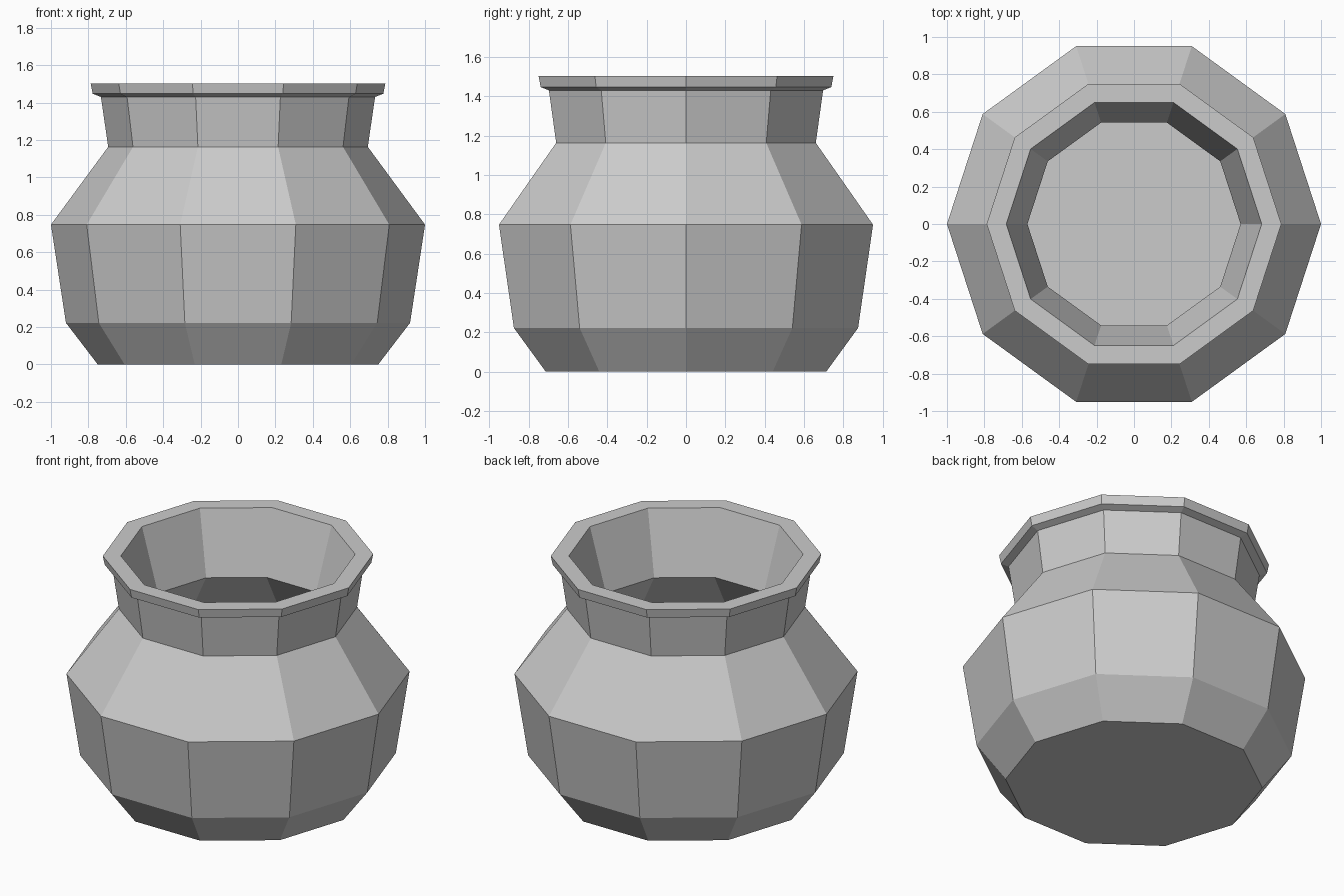
import bpy, bmesh
from math import cos, sin, pi

if "Cube" in bpy.data.objects:
    bpy.data.objects.remove(bpy.data.objects["Cube"])

SIDES = 10

# Wall profile (radius, height): outer base up to the lip, then down the inside
profile = [
    (0.75, 0.0), (0.92, 0.222), (1.0, 0.747), (0.694, 1.163),
    (0.733, 1.43), (0.777, 1.447), (0.788, 1.503),
    (0.683, 1.503), (0.57, 1.105), (0.885, 0.716), (0.81, 0.27), (0.70, 0.11),
]

bm = bmesh.new()
rings = [[bm.verts.new((r * cos(2 * pi * i / SIDES), r * sin(2 * pi * i / SIDES), z))
          for i in range(SIDES)] for r, z in profile]

# Flat facets between neighbouring rings
for a, b in zip(rings, rings[1:]):
    for i in range(SIDES):
        j = (i + 1) % SIDES
        bm.faces.new((a[i], a[j], b[j], b[i]))

# Underside and inner floor
bm.faces.new(rings[0][::-1])
bm.faces.new(rings[-1])
bmesh.ops.recalc_face_normals(bm, faces=bm.faces)

mesh = bpy.data.meshes.new("pot")
bm.to_mesh(mesh)
bm.free()
bpy.context.collection.objects.link(bpy.data.objects.new("pot", mesh))
